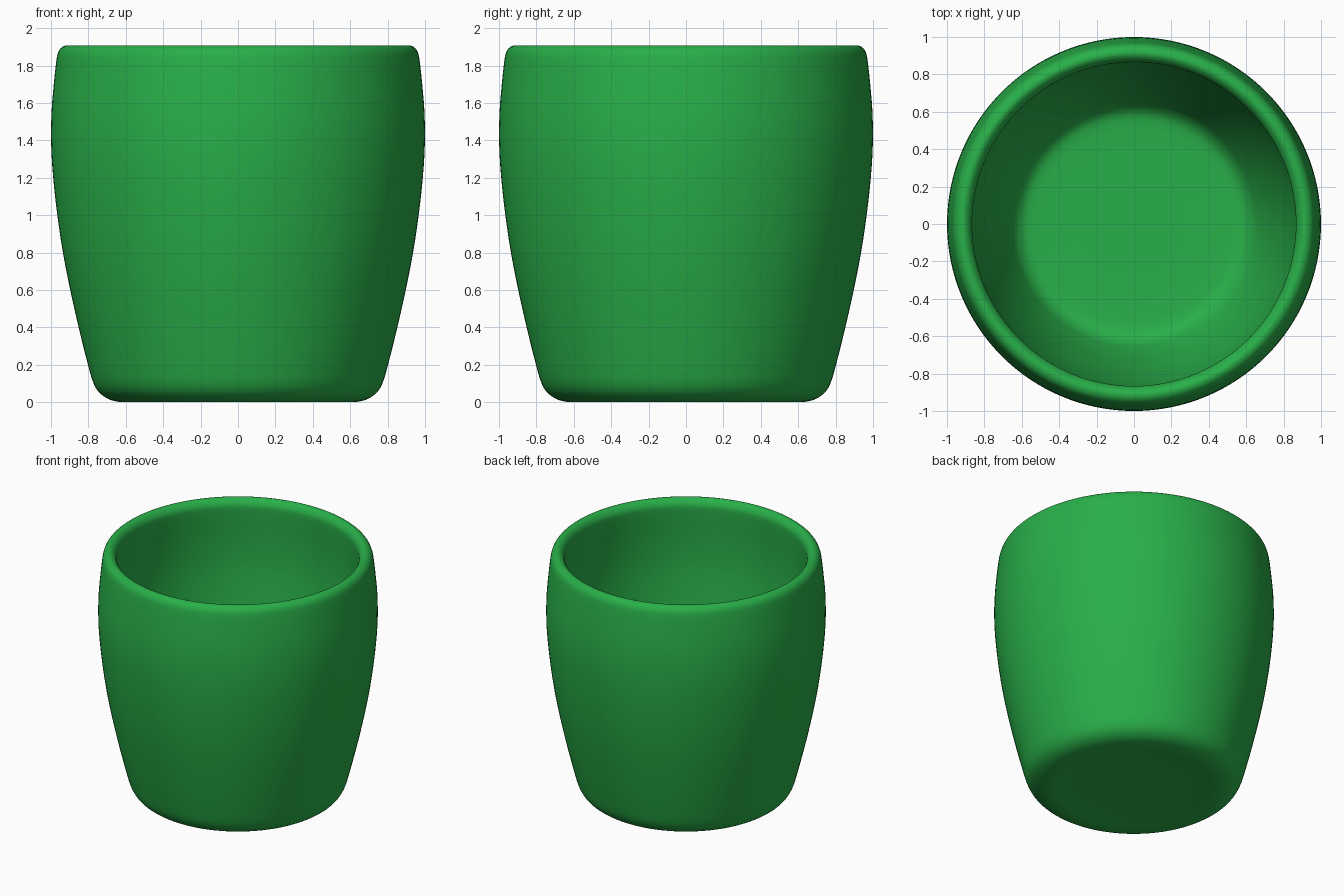
import bpy, bmesh, math

if "Cube" in bpy.data.objects:
    bpy.data.objects.remove(bpy.data.objects["Cube"])

# Sparse half-profile (radius, height): underside, outer wall, rim, inner wall, floor
outer = [(0, .008), (.3, .008), (.52, .008), (.56, .0), (.62, 0), (.68, .012), (.735, .045), (.772, .10),
         (.802, .20), (.852, .40), (.897, .60), (.936, .80), (.966, 1.0), (.988, 1.2),
         (.999, 1.38), (.997, 1.55), (.985, 1.70), (.972, 1.82), (.962, 1.87), (.943, 1.897),
         (.915, 1.908)]
inner = [(.89, 1.897), (.871, 1.87), (.866, 1.83), (.874, 1.70), (.882, 1.55),
         (.882, 1.38), (.868, 1.2), (.845, 1.0), (.812, .80), (.768, .60), (.712, .40),
         (.660, .26), (.634, .21), (.60, .177), (.56, .162), (.50, .157), (.3, .157), (0, .157)]
pts = outer + inner


def smooth(p, steps=3):
    """Catmull-Rom interpolation of the profile."""
    out = []
    for i in range(len(p) - 1):
        a, b, c, d = p[max(i - 1, 0)], p[i], p[i + 1], p[min(i + 2, len(p) - 1)]
        for s in range(steps):
            t = s / steps
            out.append(tuple(.5 * (2 * b[k] + (c[k] - a[k]) * t
                       + (2 * a[k] - 5 * b[k] + 4 * c[k] - d[k]) * t * t
                       + (3 * b[k] - a[k] - 3 * c[k] + d[k]) * t ** 3) for k in (0, 1)))
    return out + [p[-1]]


# Keep the flat underside and floor plain, smooth everything between
profile = pts[:4] + smooth(pts[4:37]) + pts[37:]

# Cup: spin the profile around z
bm = bmesh.new()
vs = [bm.verts.new((r, 0, z)) for r, z in profile]
edges = [bm.edges.new(e) for e in zip(vs, vs[1:])]
bmesh.ops.spin(bm, geom=vs + edges, cent=(0, 0, 0), axis=(0, 0, 1),
               angle=math.tau, steps=128, use_merge=False)
bmesh.ops.remove_doubles(bm, verts=bm.verts, dist=1e-4)
bmesh.ops.recalc_face_normals(bm, faces=bm.faces)
for f in bm.faces:
    f.smooth = True
mesh = bpy.data.meshes.new("cup")
bm.to_mesh(mesh)
bm.free()
cup = bpy.data.objects.new("cup", mesh)
bpy.context.collection.objects.link(cup)

# Green glaze
green = bpy.data.materials.new("green")
green.diffuse_color = (.022, .43, .066, 1)
green.use_nodes = True
green.node_tree.nodes["Principled BSDF"].inputs["Base Color"].default_value = green.diffuse_color
mesh.materials.append(green)
